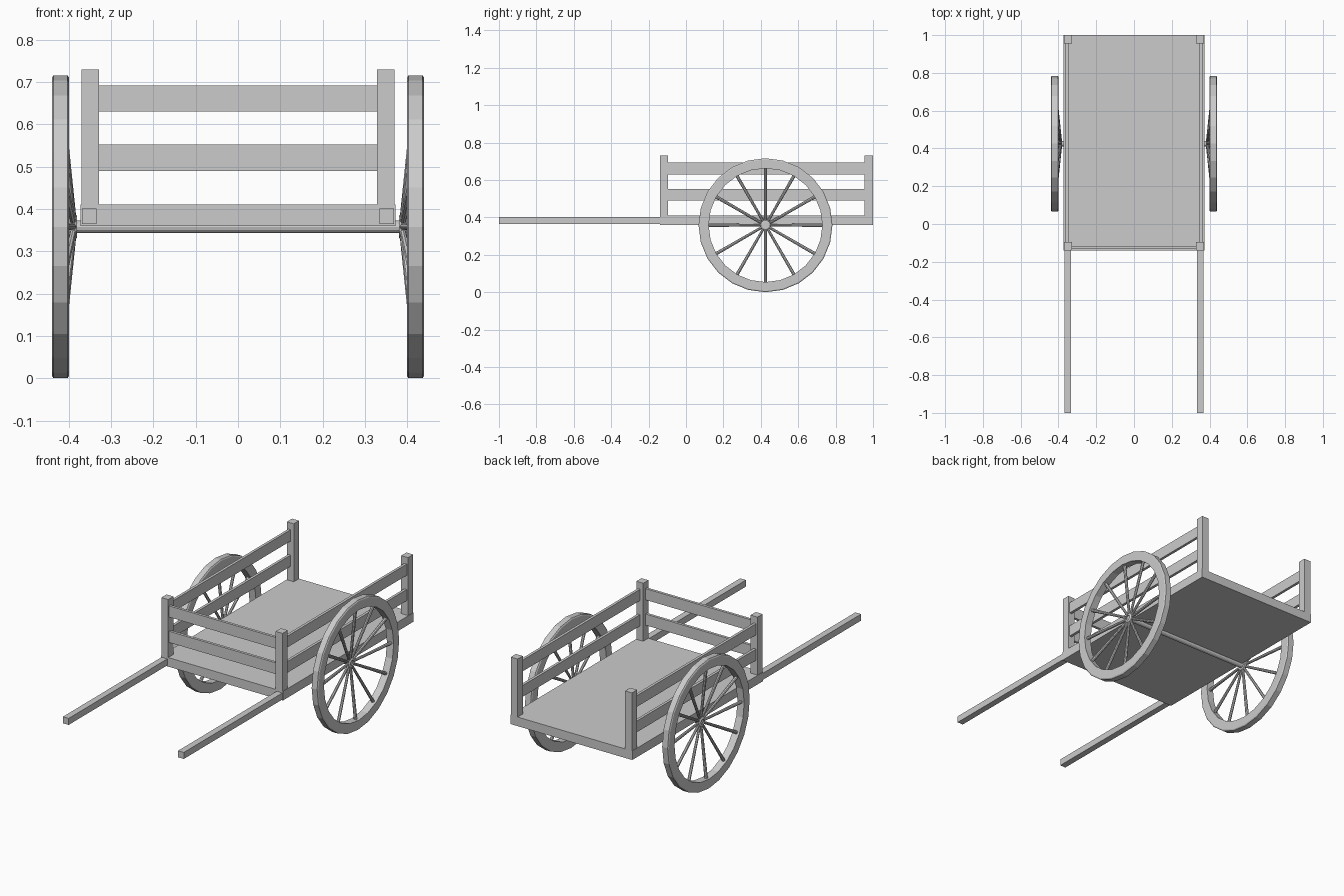
import bpy, bmesh, math
from mathutils import Vector, Matrix

cube = bpy.data.objects.get("Cube")
if cube:
    bpy.data.objects.remove(cube, do_unlink=True)

wood = bpy.data.materials.new("plain_grey_wood")
wood.use_nodes = True
GREY = (0.6, 0.6, 0.6, 1)
wood.diffuse_color = GREY
wood.node_tree.nodes["Principled BSDF"].inputs["Base Color"].default_value = GREY

AXLE_Y, AXLE_Z = 0.425, 0.358


def finish(name, bm):
    bmesh.ops.recalc_face_normals(bm, faces=bm.faces)
    mesh = bpy.data.meshes.new(name)
    bm.to_mesh(mesh)
    bm.free()
    mesh.materials.append(wood)
    ob = bpy.data.objects.new(name, mesh)
    bpy.context.collection.objects.link(ob)
    return ob


def box(name, low, high):
    bm = bmesh.new()
    low, high = Vector(low), Vector(high)
    bmesh.ops.create_cube(bm, size=1)
    bmesh.ops.scale(bm, vec=high - low, verts=bm.verts)
    bmesh.ops.translate(bm, vec=(low + high) / 2, verts=bm.verts)
    return finish(name, bm)


def lathe(name, profile, sides):
    """Revolve a closed (x, radius) profile about the axle line."""
    bm = bmesh.new()
    rings = []
    for i in range(sides):
        a = math.tau * i / sides
        rings.append([bm.verts.new((x, AXLE_Y + r * math.sin(a), AXLE_Z + r * math.cos(a)))
                      for x, r in profile])
    n = len(profile)
    for i in range(sides):
        a, b = rings[i], rings[(i + 1) % sides]
        for j in range(n):
            k = (j + 1) % n
            bm.faces.new((a[j], a[k], b[k], b[j]))
    return finish(name, bm)


def rod(bm, start, end, r1, r2, sides):
    """Add a tapered rod between two points."""
    start, end = Vector(start), Vector(end)
    axis = end - start
    turn = axis.to_track_quat('Z', 'Y').to_matrix().to_4x4()
    bmesh.ops.create_cone(bm, cap_ends=True, segments=sides, radius1=r1, radius2=r2,
                          depth=axis.length,
                          matrix=Matrix.Translation((start + end) / 2) @ turn)


# Cart bed
box("bed", (-0.372, -0.14, 0.36), (0.372, 1.0, 0.41))

# Front rails
for label, z in (("lower", 0.49), ("upper", 0.63)):
    box(f"front_{label}_rail", (-0.34, -0.132, z), (0.34, -0.117, z + 0.062))

for side, s in (("left", 1), ("right", -1)):
    # Corner posts
    for label, y in (("front", -0.14), ("back", 0.955)):
        box(f"{side}_{label}_post", (min(s * 0.328, s * 0.37), y, 0.41),
            (max(s * 0.328, s * 0.37), y + 0.045, 0.73))
    # Side rails
    for label, z in (("lower", 0.49), ("upper", 0.63)):
        box(f"{side}_{label}_rail", (min(s * 0.347, s * 0.362), -0.11, z),
            (max(s * 0.347, s * 0.362), 0.97, z + 0.062))
    # Pulling shaft
    box(f"{side}_shaft", (min(s * 0.334, s * 0.369), -1.0, 0.365),
        (max(s * 0.334, s * 0.369), -0.13, 0.401))
    # Wheel rim with chamfered edges
    lathe(f"{side}_wheel_rim", [(s * x, r) for x, r in (
        (0.399, 0.304), (0.399, 0.352), (0.403, 0.358),
        (0.436, 0.358), (0.44, 0.352), (0.44, 0.304))], 24)
    # Hub ring
    lathe(f"{side}_hub", [(s * x, r) for x, r in (
        (0.38, 0.014), (0.38, 0.026), (0.386, 0.03),
        (0.396, 0.026), (0.4, 0.02), (0.4, 0.014))], 16)
    # Dished spokes
    bm = bmesh.new()
    for i in range(12):
        a = math.tau * i / 12
        dy, dz = math.sin(a), math.cos(a)
        rod(bm, (s * 0.389, AXLE_Y + 0.02 * dy, AXLE_Z + 0.02 * dz),
            (s * 0.421, AXLE_Y + 0.31 * dy, AXLE_Z + 0.31 * dz), 0.007, 0.009, 8)
    finish(f"{side}_spokes", bm)

# Axle
bm = bmesh.new()
rod(bm, (-0.394, AXLE_Y, AXLE_Z), (0.394, AXLE_Y, AXLE_Z), 0.015, 0.015, 12)
finish("axle", bm)
